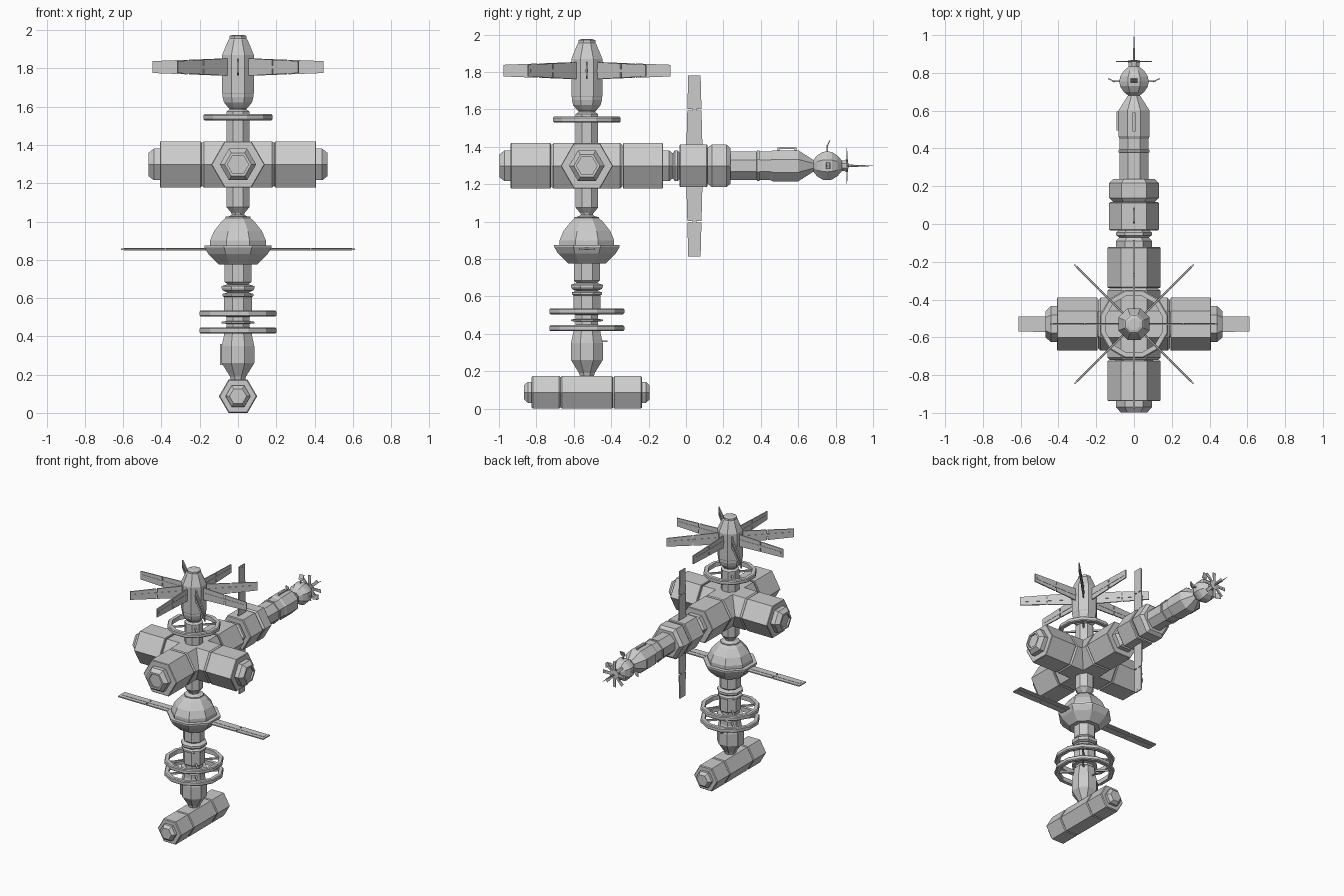
import bpy, bmesh
from math import pi, cos, radians
from mathutils import Matrix, Vector

if "Cube" in bpy.data.objects:
    bpy.data.objects.remove(bpy.data.objects["Cube"])

CY, AZ = -0.53, 1.298          # column axis y, cross-arm axis z
T, R = Matrix.Translation, Matrix.Rotation
ALONG_Y = R(-pi / 2, 4, 'X')   # local z -> world +y
ALONG_X = R(pi / 2, 4, 'Y')    # local z -> world +x


def finish(name, bm):
    bmesh.ops.recalc_face_normals(bm, faces=bm.faces)
    me = bpy.data.meshes.new(name)
    bm.to_mesh(me)
    bm.free()
    ob = bpy.data.objects.new(name, me)
    bpy.context.collection.objects.link(ob)
    return ob


def lathe(name, profile, mat, sides=8, phase=None, flat=True, closed=False):
    """Turn (radius, height) points about local z; flat=True means radius is to the flat."""
    bm = bmesh.new()
    phase = pi / sides if phase is None else phase
    k = 1 / cos(pi / sides) if flat else 1
    rings = []
    for r, h in profile:
        rings.append([bm.verts.new(mat @ R(phase + 2 * pi * i / sides, 4, 'Z') @ Vector((r * k, 0, h)))
                      for i in range(sides)])
    pairs = list(zip(rings, rings[1:]))
    if closed:
        pairs.append((rings[-1], rings[0]))
    else:
        bm.faces.new(rings[0])
        bm.faces.new(rings[-1])
    for a, b in pairs:
        for i in range(sides):
            j = (i + 1) % sides
            bm.faces.new((a[i], a[j], b[j], b[i]))
    return finish(name, bm)


def box(name, size, mat):
    bm = bmesh.new()
    bmesh.ops.create_cube(bm, size=1, matrix=mat @ Matrix.Diagonal((*size, 1)))
    return finish(name, bm)


def hex_module(name, r, a, b, mat, phase, c=0.012):
    """Hexagonal module with chamfered ends between heights a and b."""
    return lathe(name, [(r - c, a), (r, a + c), (r, b - c), (r - c, b)], mat, 6, phase, False)


def panel(name, mat, stops, w0, w1, thick=0.008):
    """Tapered panel along local x in segments, width on y, joined by a narrow spar."""
    bm = bmesh.new()
    a, b = stops[0], stops[-1]
    gap = 0.004
    for s, e in zip(stops, stops[1:]):
        vs = bmesh.ops.create_cube(bm, size=1)['verts']
        for v in vs:
            x = e - gap if v.co.x > 0 else s + gap
            w = w0 + (w1 - w0) * (x - a) / (b - a)
            v.co = mat @ Vector((x, v.co.y * w, v.co.z * thick))
    bmesh.ops.create_cube(bm, size=1, matrix=mat @ T(((a + b) / 2 - 0.02, 0, 0))
                          @ Matrix.Diagonal((b - a, w1 * 0.3, thick * 1.5, 1)))
    return finish(name, bm)


def ring(name, z, r, h=0.032):
    """Twelve-sided hoop round the column with four spokes."""
    m = T((0, CY, z))
    c = 0.006
    lathe(name, [(r - .03, -h / 2), (r - c, -h / 2), (r, c - h / 2), (r, h / 2 - c), (r - c, h / 2),
                 (r - .03, h / 2)], m, 12, closed=True)
    for i in range(4):
        box(name + "_spoke", (r - 0.07, 0.012, 0.012), m @ R(i * pi / 2 + pi / 4, 4, 'Z') @ T((r / 2 + .02, 0, 0)))


column = T((0, CY, 0))

# Docking module at the foot
foot = T((0, CY, 0.087)) @ ALONG_Y
hex_module("foot_hub", 0.1, -0.14, 0.14, foot, 0, 0.006)
for s in (1, -1):
    m = foot @ R(0 if s > 0 else pi, 4, 'X')
    hex_module("foot_module", 0.1, 0.142, 0.295, m, 0, 0.006)
    lathe("foot_port", [(.065, .29), (.065, .315), (.045, .335)], m, 6, 0, False)

# Lower column
lathe("lower_body", [(.035, .165), (.042, .19), (.085, .26), (.085, .35), (.072, .41), (.072, .44), (.06, .45),
                     (.06, .465), (.085, .468), (.085, .476), (.06, .48), (.06, .5), (.072, .51), (.072, .605),
                     (.08, .61), (.08, .622), (.05, .63), (.05, .635)], column)
lathe("lower_collar", [(.05, .625), (.08, .64), (.085, .65), (.085, .662), (.055, .672), (.07, .685), (.07, .79)],
      column)
box("lower_locker", (0.02, 0.07, 0.11), T((-0.083, CY, 0.305)))
box("lower_handle", (0.008, 0.03, 0.008), T((0, CY + 0.095, 0.36)))
ring("lower_ring", 0.43, 0.2)
ring("upper_ring", 0.52, 0.2)

# Domed section with rim and side panels
lathe("dome", [(.07, .775), (.1, .775), (.155, .83), (.175, .865), (.175, .875), (.146, .875), (.146, .9),
               (.125, .95), (.085, 1.0), (.065, 1.018), (.065, 1.025), (.05, 1.026)], column)
for i in range(2):
    panel("side_panel", T((0, CY, 0.855)) @ R(i * pi, 4, 'Z'), [0.16, 0.38, 0.615], 0.085, 0.08)

# Neck through the cross
lathe("neck", [(.06, 1.02), (.032, 1.035), (.035, 1.045), (.06, 1.075), (.06, 1.575), (.045, 1.585), (.045, 1.61)],
      column)
ring("top_ring", 1.545, 0.18)

# Crossed hexagonal arms
cross = T((0, CY, AZ))
hex_module("hub_y", 0.14, -0.19, 0.19, cross @ ALONG_Y, 0)
hex_module("hub_x", 0.14, -0.19, 0.19, cross @ ALONG_X, pi / 2)
for i in range(4):
    m = cross @ R(i * pi / 2, 4, 'Z') @ ALONG_X
    hex_module("arm_module", 0.14, 0.192, 0.408, m, pi / 2, 0.004)
    lathe("arm_port", [(.095, .4), (.095, .44), (.07, .468), (.055, .468), (.055, .455)], m, 6, pi / 2, False)

# Top tower with eight blades
lathe("top_tower", [(.045, 1.59), (.055, 1.6), (.073, 1.622), (.08, 1.65), (.08, 1.665), (.083, 1.67), (.083, 1.87),
                    (.05, 1.95), (.045, 1.955), (.045, 1.97), (.03, 1.975)], column)
for i in range(8):
    panel("top_blade", T((0, CY, 1.807)) @ R(i * pi / 4, 4, 'Z') @ R(pi / 2, 4, 'X'),
          [0.06, 0.26, 0.45], 0.092, 0.062)

# Long boom reaching back
boom = T((0, 0, AZ)) @ ALONG_Y
lathe("boom_joint", [(.07, -.075), (.095, -.06), (.095, -.045), (.075, -.03)], boom, 6, 0, False)
hex_module("boom_module_front", 0.132, -0.035, 0.116, boom, 0, 0.006)
hex_module("boom_module_back", 0.132, 0.116, 0.238, boom, 0, 0.022)
lathe("boom_tube", [(.076, .23), (.076, .378), (.082, .38), (.082, .392), (.076, .394), (.076, .45), (.083, .465),
                    (.083, .6), (.032, .68), (.032, .7)], boom)
box("boom_locker", (0.02, 0.1, 0.07), T((-0.083, 0.545, AZ)))
box("boom_handle", (0.015, 0.1, 0.008), T((0, 0.54, AZ + 0.093)))
for y in (0.495, 0.585):
    box("boom_handle_post", (0.01, 0.01, 0.02), T((0, y, AZ + 0.085)))
for s in (1, -1):
    panel("boom_panel", T((0, 0.045, AZ)) @ R(-s * pi / 2, 4, 'Y') @ R(0, 4, 'X'),
          [0.1, 0.3, 0.488], 0.086, 0.066)

# Ball at the boom end with antennas, petals and spike
lathe("ball", [(.03, .68), (.055, .7), (.074, .73), (.077, .755), (.074, .78), (.055, .81), (.032, .83), (.028, .833),
               (.028, .852), (.033, .853), (.033, .865), (.01, .868)], boom)
for i in range(3):
    m = T((0, 0.755, AZ)) @ R(-i * pi / 2, 4, 'Y')
    box("ball_antenna_stem", (0.045, 0.008, 0.008), m @ T((0.09, 0, 0)))
    box("ball_antenna_plate", (0.04, 0.006, 0.036), m @ T((0.118, 0.006, 0)) @ R(radians(25), 4, 'Z'))
for i in range(8):
    panel("petal", T((0, 0.86, AZ)) @ R(i * pi / 4, 4, 'Y') @ R(pi / 2, 4, 'X'), [0.02, 0.1], 0.02, 0.026, 0.004)
lathe("spike", [(.006, .86), (.004, .93), (.001, 1.0)], boom, 6)
